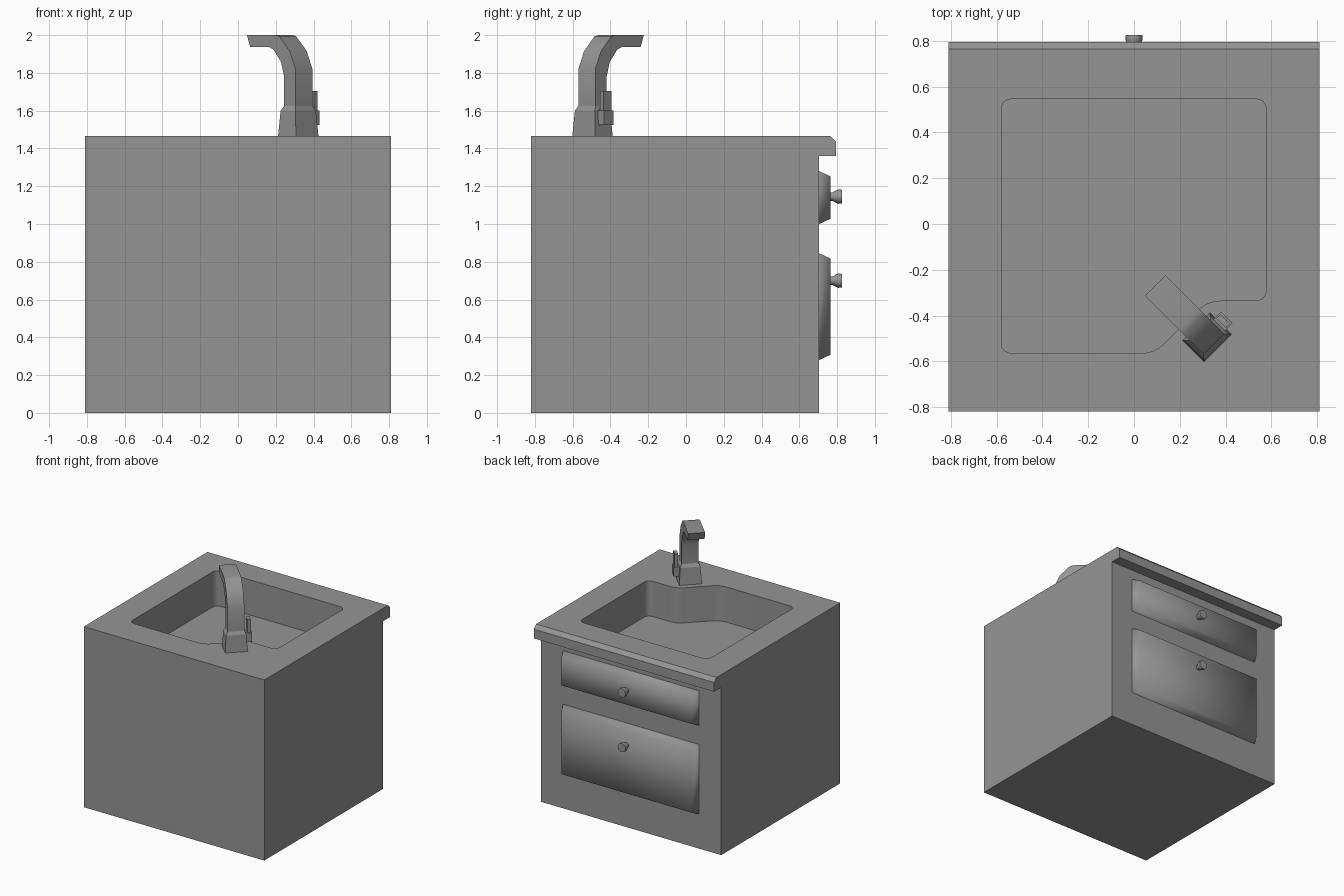
import bpy, bmesh, math
from mathutils import Vector, Matrix

cube = bpy.data.objects.get("Cube")
if cube:
    bpy.data.objects.remove(cube, do_unlink=True)

grey = bpy.data.materials.new("plain_grey")
grey.use_nodes = True
colour = (0.3, 0.3, 0.3, 1)
grey.diffuse_color = colour
grey.node_tree.nodes["Principled BSDF"].inputs["Base Color"].default_value = colour


def loft(name, rings, matrix=None, smooth=None):
    """Skin a list of equal-length rings and cap both ends."""
    bm = bmesh.new()
    loops = [[bm.verts.new(p) for p in ring] for ring in rings]
    n = len(loops[0])
    for a, b in zip(loops, loops[1:]):
        for i in range(n):
            j = (i + 1) % n
            bm.faces.new((a[i], a[j], b[j], b[i]))
    bm.faces.new(loops[0][::-1])
    bm.faces.new(loops[-1])
    bmesh.ops.recalc_face_normals(bm, faces=bm.faces[:])
    mesh = bpy.data.meshes.new(name)
    bm.to_mesh(mesh)
    bm.free()
    mesh.materials.append(grey)
    obj = bpy.data.objects.new(name, mesh)
    if matrix:
        obj.matrix_world = matrix
    bpy.context.collection.objects.link(obj)
    if smooth:
        bpy.ops.object.select_all(action="DESELECT")
        obj.select_set(True)
        bpy.context.view_layer.objects.active = obj
        bpy.ops.object.shade_smooth_by_angle(angle=math.radians(smooth))
    return obj


def rect(hx, hy, z, cy=0):
    return [(-hx, cy - hy, z), (hx, cy - hy, z), (hx, cy + hy, z), (-hx, cy + hy, z)]


def rounded(corners, steps=4):
    """Round each (x, y, reach) corner with a short curve."""
    pts = []
    for i, (x, y, r) in enumerate(corners):
        c = Vector((x, y))
        before = Vector(corners[i - 1][:2])
        after = Vector(corners[(i + 1) % len(corners)][:2])
        p = c + (before - c).normalized() * r
        q = c + (after - c).normalized() * r
        for k in range(steps + 1):
            t = k / steps
            pts.append(p * (1 - t) ** 2 + c * 2 * t * (1 - t) + q * t * t)
    return pts


# Cabinet with overhanging chamfered worktop, extruded across x
side = [(-0.82, 0), (0.705, 0), (0.705, 1.36), (0.795, 1.36),
        (0.795, 1.435), (0.765, 1.465), (-0.82, 1.465)]
cabinet = loft("cabinet", [[(x, y, z) for y, z in side] for x in (-0.81, 0.81)])

# Basin with a cut corner that leaves room for the tap
basin = rounded([(-0.58, -0.565, 0.05), (0.09, -0.565, 0.06), (0.32, -0.335, 0.06),
                 (0.578, -0.335, 0.05), (0.578, 0.547, 0.05), (-0.58, 0.547, 0.05)])
cutter = loft("basin_cutter", [[(p.x, p.y, z) for p in basin] for z in (1.18, 1.6)])
cutter.hide_render = True
cut = cabinet.modifiers.new("basin", "BOOLEAN")
cut.operation = "DIFFERENCE"
cut.solver = "EXACT"
cut.object = cutter
bpy.ops.object.select_all(action="DESELECT")
cabinet.select_set(True)
bpy.context.view_layer.objects.active = cabinet
bpy.ops.object.modifier_apply(modifier=cut.name)
bpy.data.objects.remove(cutter, do_unlink=True)
bpy.ops.object.shade_smooth_by_angle(angle=math.radians(30))

# Drawer fronts and round knobs
for name, low, high, knob_z in (("upper", 1.0, 1.28, 1.145), ("lower", 0.28, 0.845, 0.7)):
    rings = []
    for y, inset in ((0.7, 0), (0.705, 0), (0.765, 0.028)):
        hx, a, b = 0.61 - inset, low + inset, high - inset
        rings.append([(-hx, y, a), (hx, y, a), (hx, y, b), (-hx, y, b)])
    loft(name + "_drawer", rings, smooth=80)
    rings = []
    for y, r in ((0.76, 0.022), (0.775, 0.022), (0.805, 0.038), (0.825, 0.036)):
        angles = [math.tau * k / 12 for k in range(12)]
        rings.append([(r * math.cos(t), y, knob_z + r * math.sin(t)) for t in angles])
    loft(name + "_knob", rings, smooth=35)

# Tap frame: local y points along the spout, local x to the handle side
tap = Matrix.Translation((0.319, -0.495, 0)) @ Matrix.Rotation(math.pi / 4, 4, "Z")

loft("tap_base", [rect(0.085, 0.067, 1.46), rect(0.076, 0.056, 1.6),
                  rect(0.0635, 0.0425, 1.625)], tap)

# Bent spout, as pairs of outer and inner profile points
outer = [(-0.0425, 1.6), (-0.0425, 1.82), (0, 1.915), (0.08, 1.995), (0.11, 2), (0.32, 2)]
inner = [(0.0425, 1.6), (0.0425, 1.78), (0.065, 1.857), (0.12, 1.922), (0.155, 1.937),
         (0.297, 1.937)]
w = 0.0635
loft("tap_spout", [[(-w, *o), (w, *o), (w, *i), (-w, *i)] for o, i in zip(outer, inner)],
     tap, smooth=40)

# Handle block and upright lever
handle = tap @ Matrix.Translation((0.09, 0, 0))
loft("tap_handle", [rect(0.032, 0.036, z) for z in (1.525, 1.6)], handle)
lever = tap @ Matrix.Translation((0.1, 0, 0))
loft("tap_lever", [rect(0.013, 0.03, z) for z in (1.59, 1.705)], lever)
